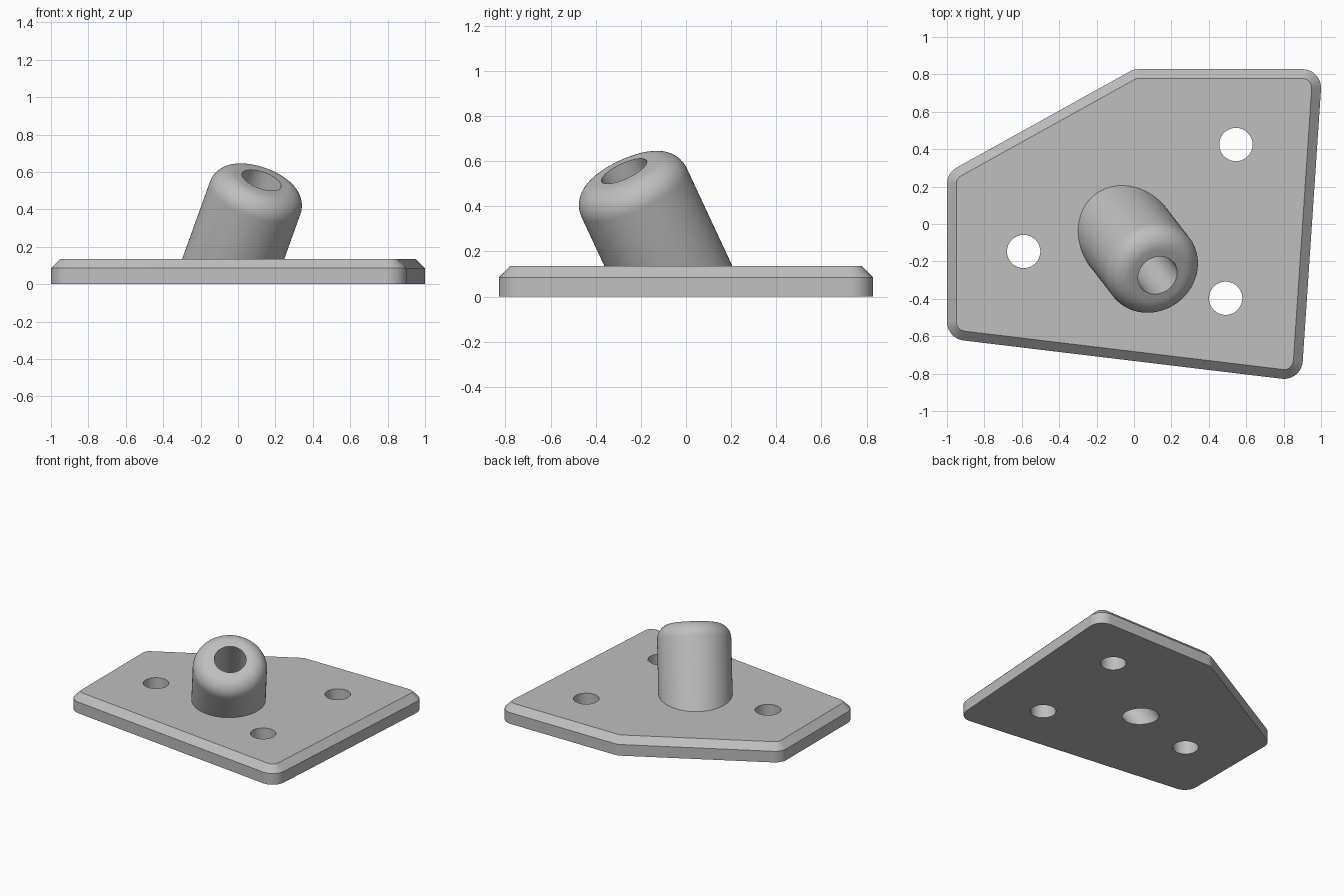
import bpy, bmesh, math
from mathutils import Vector

if "Cube" in bpy.data.objects:
    bpy.data.objects.remove(bpy.data.objects["Cube"])

grey = bpy.data.materials.new("light grey")
grey.use_nodes = True
COLOUR = (0.52, 0.52, 0.52, 1)
grey.diffuse_color = COLOUR
grey.node_tree.nodes["Principled BSDF"].inputs["Base Color"].default_value = COLOUR

THICK, CHAMFER, FILLET = 0.135, 0.05, 0.1
AXIS = Vector((0.36, -0.466, 1)).normalized()   # lean of the boss
FOOT = Vector((-0.074, -0.015, 0))              # where its axis meets the ground
BOSS_R, BOSS_LEN, BOSS_ROUND, BORE_R = 0.257, 0.645, 0.11, 0.11


def loft(name, rings):
    """Closed solid skinned through rings of equal point count."""
    bm = bmesh.new()
    rows = [[bm.verts.new(p) for p in ring] for ring in rings]
    n = len(rows[0])
    for a, b in zip(rows, rows[1:]):
        for i in range(n):
            j = (i + 1) % n
            bm.faces.new((a[i], a[j], b[j], b[i]))
    bm.faces.new(rows[0][::-1])
    bm.faces.new(rows[-1])
    bmesh.ops.recalc_face_normals(bm, faces=bm.faces)
    mesh = bpy.data.meshes.new(name)
    bm.to_mesh(mesh)
    bm.free()
    mesh.materials.append(grey)
    obj = bpy.data.objects.new(name, mesh)
    bpy.context.collection.objects.link(obj)
    return obj


def outline(corners, radius, z, steps=10):
    """Polygon with rounded corners; a smaller radius insets it."""
    points = []
    for i, corner in enumerate(corners):
        p = Vector(corner)
        d_in = (p - Vector(corners[i - 1])).normalized()
        d_out = (Vector(corners[(i + 1) % len(corners)]) - p).normalized()
        n_in, n_out = Vector((d_in.y, -d_in.x)), Vector((d_out.y, -d_out.x))
        centre = p - (n_in + n_out) * FILLET / (1 + n_in.dot(n_out))
        start = math.atan2(n_in.y, n_in.x)
        turn = math.acos(n_in.dot(n_out))
        for k in range(steps + 1):
            a = start + turn * k / steps
            points.append((centre.x + radius * math.cos(a),
                           centre.y + radius * math.sin(a), z))
    return points


def ring(origin, axis, radius, along, n=96):
    side = axis.orthogonal().normalized()
    up = axis.cross(side)
    return [origin + axis * along + (side * math.cos(a) + up * math.sin(a)) * radius
            for a in (math.tau * i / n for i in range(n))]


def combine(target, other, operation):
    mod = target.modifiers.new(operation.lower(), 'BOOLEAN')
    mod.operation, mod.solver, mod.object = operation, 'EXACT', other
    bpy.context.view_layer.objects.active = target
    bpy.ops.object.modifier_apply(modifier=mod.name)
    bpy.data.objects.remove(other)


# Five-sided base plate with a chamfered top edge
corners = [(-1, -0.612), (0.895, -0.84), (1.007, 0.828), (0, 0.828), (-1, 0.273)]
plate = loft("mounting_plate", [
    outline(corners, FILLET, 0),
    outline(corners, FILLET, THICK - CHAMFER),
    outline(corners, FILLET - CHAMFER, THICK)])

# Leaning boss with a rounded rim, its foot cut level inside the plate
profile = [(BOSS_R, 0)]
for k in range(13):
    a = math.pi / 2 * k / 12
    profile.append((BOSS_R - BOSS_ROUND * (1 - math.cos(a)),
                    BOSS_LEN - BOSS_ROUND * (1 - math.sin(a))))
rings = [ring(FOOT, AXIS, r, h) for r, h in profile]
rings[0] = [p + AXIS * ((THICK / 2 - p.z) / AXIS.z) for p in rings[0]]
combine(plate, loft("angled_boss", rings), 'UNION')

# Bore through the boss and plate
combine(plate, loft("bore_cutter", [ring(FOOT, AXIS, BORE_R, h) for h in (-0.3, 1)]),
        'DIFFERENCE')

# Three upright bolt holes
UP = Vector((0, 0, 1))
for x, y in [(0.545, 0.425), (-0.59, -0.147), (0.49, -0.397)]:
    combine(plate, loft("bolt_cutter", [ring(Vector((x, y, 0)), UP, 0.089, h, 64)
                                        for h in (-0.1, 0.3)]), 'DIFFERENCE')

# Smooth curved faces, crisp edges
bpy.ops.object.select_all(action='DESELECT')
plate.select_set(True)
bpy.context.view_layer.objects.active = plate
bpy.ops.object.shade_smooth_by_angle(angle=math.radians(30))
